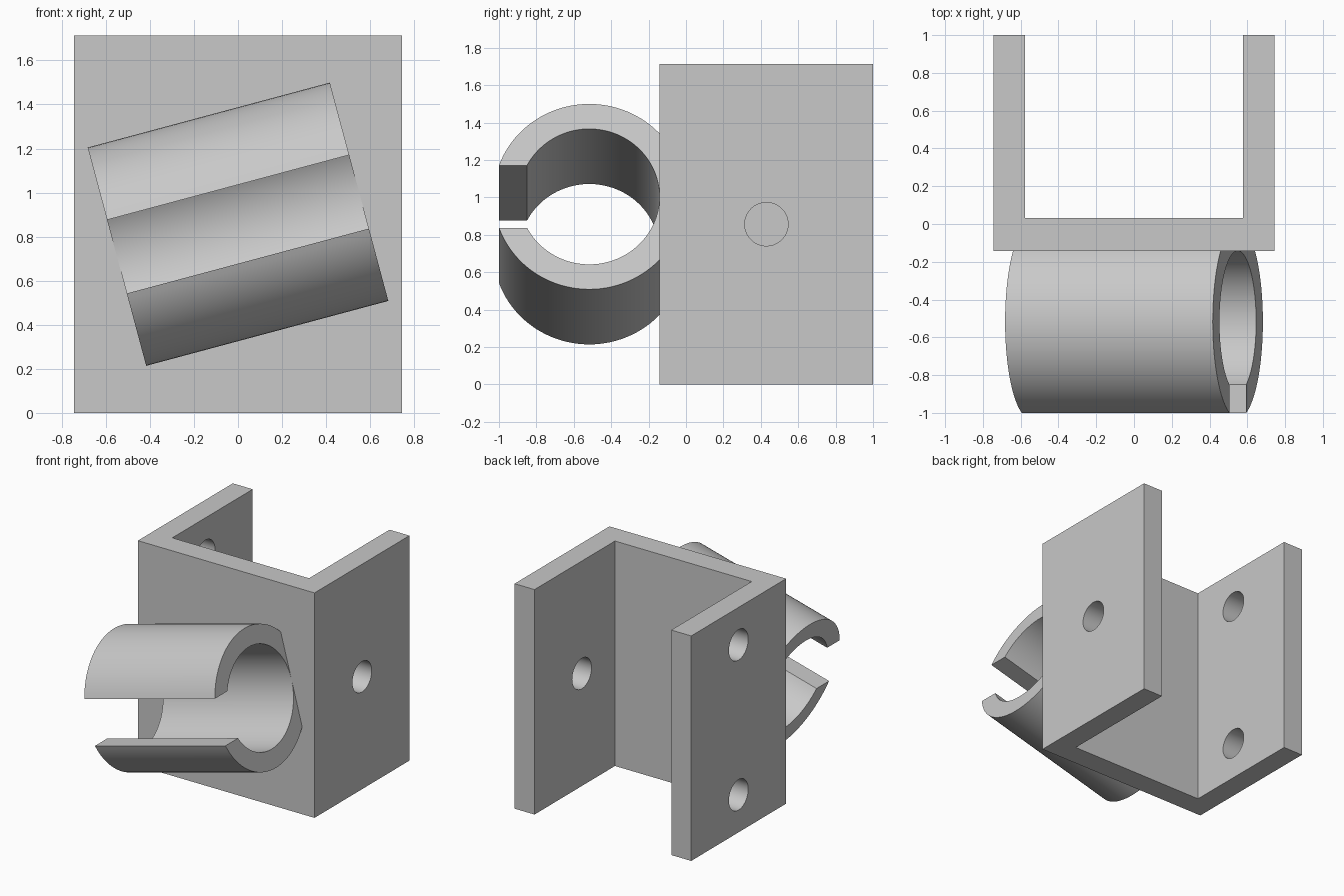
import bpy, bmesh, math
from mathutils import Vector, Matrix

cube = bpy.data.objects.get("Cube")
if cube:
    bpy.data.objects.remove(cube, do_unlink=True)

# Overall sizes
HALF_W, HEIGHT, WALL = 0.744, 1.713, 0.168
FRONT_Y, BACK_Y, INNER_Y = -0.142, 1.0, 0.032
HOLE_R, HOLE_Y = 0.116, 0.43
CLIP_R, BORE_R, CLIP_HALF, SLOT_HALF = 0.513, 0.375, 0.569, 0.173
CLIP_CENTRE = Vector((0, -0.517, HEIGHT / 2))
TILT = math.radians(15)

grey = bpy.data.materials.new("plain grey")
grey.use_nodes = True
colour = (0.58, 0.58, 0.58, 1)
grey.diffuse_color = colour
grey.node_tree.nodes["Principled BSDF"].inputs["Base Color"].default_value = colour


def extrude_profile(name, points, offset):
    """Extrude a closed outline of 3D points along offset."""
    bm = bmesh.new()
    face = bm.faces.new([bm.verts.new(p) for p in points])
    result = bmesh.ops.extrude_face_region(bm, geom=[face], use_keep_orig=True)
    moved = [v for v in result["geom"] if isinstance(v, bmesh.types.BMVert)]
    bmesh.ops.translate(bm, verts=moved, vec=offset)
    bmesh.ops.recalc_face_normals(bm, faces=bm.faces)
    mesh = bpy.data.meshes.new(name)
    bm.to_mesh(mesh)
    bm.free()
    mesh.materials.append(grey)
    obj = bpy.data.objects.new(name, mesh)
    bpy.context.collection.objects.link(obj)
    return obj


def select_only(obj):
    bpy.ops.object.select_all(action='DESELECT')
    obj.select_set(True)
    bpy.context.view_layer.objects.active = obj


def drill(obj, x, z):
    """Cut a round screw hole through the side wall at x."""
    bpy.ops.mesh.primitive_cylinder_add(
        vertices=64, radius=HOLE_R, depth=WALL * 2,
        location=(x, HOLE_Y, z), rotation=(0, math.pi / 2, 0))
    cutter = bpy.context.object
    cutter.name = "hole_cutter"
    cutter.hide_render = True
    cutter.data.materials.append(grey)
    mod = obj.modifiers.new("hole", 'BOOLEAN')
    mod.operation, mod.solver, mod.object = 'DIFFERENCE', 'EXACT', cutter
    select_only(obj)
    bpy.ops.object.modifier_apply(modifier=mod.name)
    bpy.data.objects.remove(cutter, do_unlink=True)


# U-shaped bracket, open at the back
half = [(HALF_W, FRONT_Y), (HALF_W, BACK_Y),
        (HALF_W - WALL, BACK_Y), (HALF_W - WALL, INNER_Y)]
outline = half + [(-x, y) for x, y in reversed(half)]
bracket = extrude_profile("bracket", [(x, y, 0) for x, y in outline], (0, 0, HEIGHT))

# One screw hole in the left wall, two in the right wall
wall_x = HALF_W - WALL / 2
for x, z in ((wall_x, HEIGHT / 2), (-wall_x, HEIGHT / 6), (-wall_x, HEIGHT * 5 / 6)):
    drill(bracket, x, z)


# Tilted C-shaped clip with a parallel-sided slot facing the front
def arc(radius, steps=96):
    gap = math.asin(SLOT_HALF / radius)
    sweep = 2 * (math.pi - gap)
    angles = [gap - math.pi + sweep * i / steps for i in range(steps + 1)]
    return [(-CLIP_HALF, radius * math.cos(a), radius * math.sin(a)) for a in angles]


clip = extrude_profile("pipe_clip", arc(CLIP_R) + arc(BORE_R)[::-1], (2 * CLIP_HALF, 0, 0))
clip.data.transform(Matrix.Translation(CLIP_CENTRE) @ Matrix.Rotation(-TILT, 4, 'Y'))

for obj in (bracket, clip):
    select_only(obj)
    bpy.ops.object.shade_smooth_by_angle(angle=math.radians(30))
